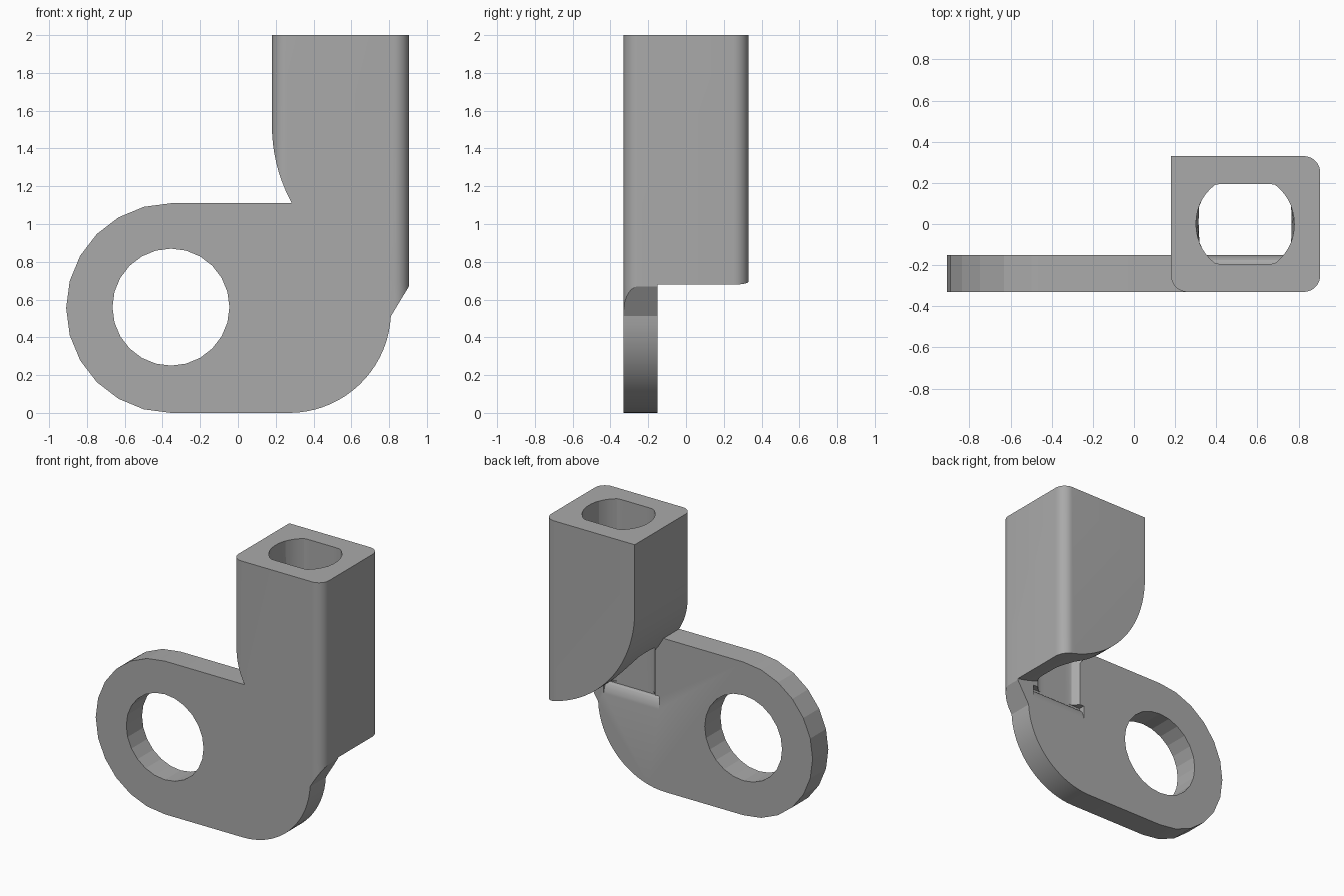
import bpy, bmesh
from math import sin, cos, pi, radians

if "Cube" in bpy.data.objects:
    bpy.data.objects.remove(bpy.data.objects["Cube"])

grey = bpy.data.materials.new("mid grey")
grey.use_nodes = True
grey.diffuse_color = (0.4, 0.4, 0.4, 1)
grey.node_tree.nodes["Principled BSDF"].inputs["Base Color"].default_value = (0.4, 0.4, 0.4, 1)


def arc(cx, cy, r, start, end, steps):
    angles = [radians(start + (end - start) * i / steps) for i in range(steps + 1)]
    return [(cx + r * cos(a), cy + r * sin(a)) for a in angles]


def loft(name, bottom, top):
    """Closed solid between two loops with matching points."""
    bm = bmesh.new()
    a = [bm.verts.new(p) for p in bottom]
    b = [bm.verts.new(p) for p in top]
    n = len(a)
    bm.faces.new(a)
    bm.faces.new(b)
    for i in range(n):
        j = (i + 1) % n
        bm.faces.new((a[i], a[j], b[j], b[i]))
    bmesh.ops.recalc_face_normals(bm, faces=bm.faces)
    mesh = bpy.data.meshes.new(name)
    bm.to_mesh(mesh)
    bm.free()
    mesh.materials.append(grey)
    obj = bpy.data.objects.new(name, mesh)
    bpy.context.collection.objects.link(obj)
    return obj


def prism(name, profile, axis, lo, hi):
    def place(p, d):
        q = list(p)
        q.insert(axis, d)
        return q
    return loft(name, [place(p, lo) for p in profile], [place(p, hi) for p in profile])


def combine(target, tool, operation):
    mod = target.modifiers.new("cut", 'BOOLEAN')
    mod.operation, mod.solver, mod.object = operation, 'EXACT', tool
    bpy.context.view_layer.objects.active = target
    bpy.ops.object.modifier_apply(modifier=mod.name)
    bpy.data.objects.remove(tool)


FRONT, BACK, LEFT, RIGHT, R = -0.33, 0.33, 0.18, 0.905, 0.08

# Mounting plate with a round eye and a slanted shoulder under the tube
outline = arc(-0.355, 0.555, 0.555, 90, 270, 12)
outline += arc(0.27, 0.54, 0.54, 270, 357, 18)
outline += [(RIGHT, 0.67), (RIGHT, 1.11)]
bracket = prism("bracket", outline, 1, FRONT, -0.15)
eye = prism("eye_cutter", arc(-0.355, 0.56, 0.31, 0, 345, 23), 1, -0.5, 0)
combine(bracket, eye, 'DIFFERENCE')

# The plate shares the rounded front corner of the tube
corner = arc(RIGHT - R, FRONT + R, R, 270, 360, 10)
envelope = prism("envelope", [(-1, FRONT)] + corner + [(RIGHT, 0), (-1, 0)], 2, -0.1, 1.5)
combine(bracket, envelope, 'INTERSECT')

# Upright square tube, three rounded corners, swept away underneath
section = arc(LEFT + R, FRONT + R, R, 180, 270, 10) + corner
section += arc(RIGHT - R, BACK - R, R, 0, 90, 10) + [(LEFT, BACK)]
tube = prism("tube", section, 2, 0.5, 2)
sweep = arc(1.03, 1.52, 0.85, 180, 261.5, 24) + [(1.1, 0.67), (1.1, 2.1), (LEFT, 2.1)]
combine(tube, prism("sweep", sweep, 1, -0.5, 0.5), 'INTERSECT')
combine(bracket, tube, 'UNION')

# Bore with flattened sides, narrowing downward and grooving the plate
ring = [(x, max(-0.195, min(0.195, y))) for x, y in arc(0.54, 0, 0.24, 0, 352.5, 47)]
low = [(max(0.32, min(0.765, x)), y, 0.66) for x, y in ring]
combine(bracket, loft("bore", low, [(x, y, 2.1) for x, y in ring]), 'DIFFERENCE')

# Rounded run-out at the foot of the groove
ramp = arc(-0.195, 0.53, 0.05, 90, 0, 8)
ramp = [(y, 0.53 + (z - 0.53) * 2.6) for y, z in ramp] + [(-0.1, 0.53), (-0.1, 0.68), (-0.195, 0.68)]
combine(bracket, prism("runout", ramp, 0, 0.32, 0.765), 'DIFFERENCE')

# Soft rounds, crisp facets
bpy.ops.object.select_all(action='DESELECT')
bracket.select_set(True)
bpy.context.view_layer.objects.active = bracket
bpy.ops.object.shade_smooth_by_angle(angle=radians(12))
